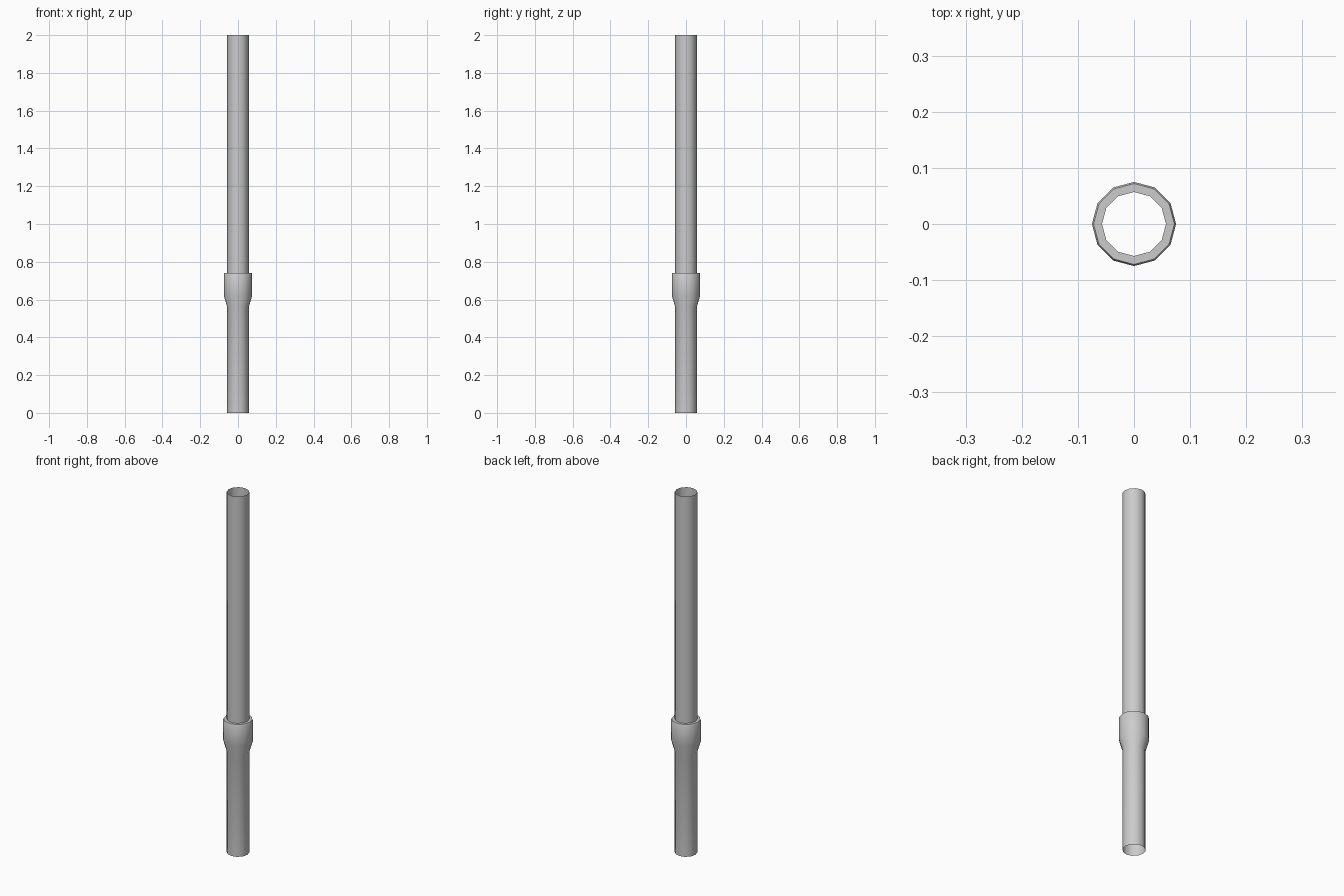
import bpy, bmesh
from math import cos, sin, pi, radians

if "Cube" in bpy.data.objects:
    bpy.data.objects.remove(bpy.data.objects["Cube"])

SIDES = 12


def lathe(name, profile):
    """Open surface of revolution around z from (radius, height) points."""
    bm = bmesh.new()
    rings = [[bm.verts.new((r * cos(2 * pi * i / SIDES), r * sin(2 * pi * i / SIDES), z))
              for i in range(SIDES)] for r, z in profile]
    for low, high in zip(rings, rings[1:]):
        for i in range(SIDES):
            j = (i + 1) % SIDES
            bm.faces.new((low[i], low[j], high[j], high[i]))
    mesh = bpy.data.meshes.new(name)
    bm.to_mesh(mesh)
    bm.free()
    obj = bpy.data.objects.new(name, mesh)
    bpy.context.collection.objects.link(obj)
    bpy.ops.object.select_all(action='DESELECT')
    obj.select_set(True)
    bpy.context.view_layer.objects.active = obj
    bpy.ops.object.shade_smooth_by_angle(angle=radians(40))
    return obj


R, SOCKET_R = 0.057, 0.075

# Thin open pipe: lower length, flared socket with bevelled rim, upper length
lathe("drain_pipe", [
    (R, 0), (R, 0.56), (SOCKET_R, 0.62), (SOCKET_R, 0.735),
    (SOCKET_R - 0.003, 0.741), (R, 0.741), (R, 2.0),
])
